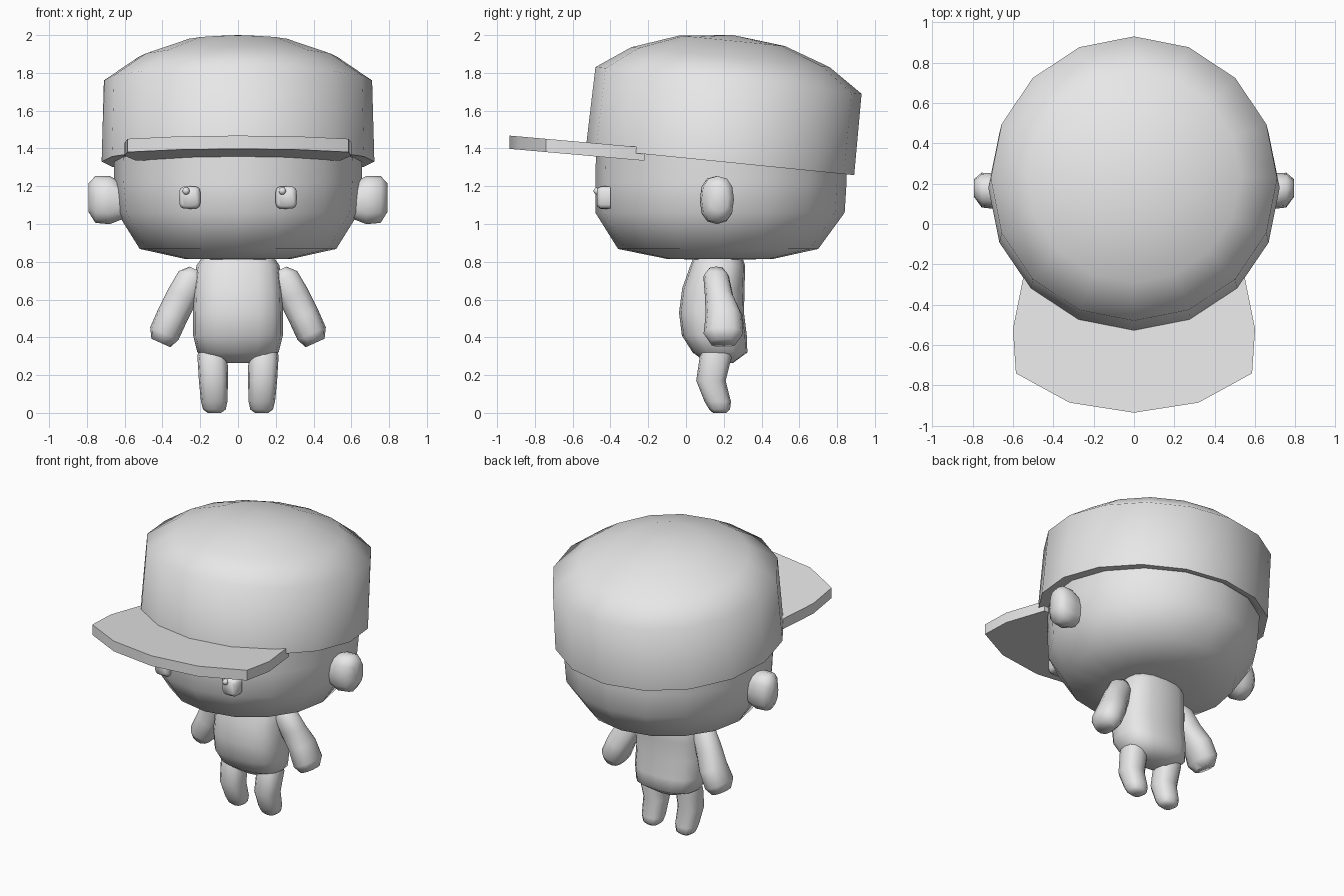
import bpy, bmesh, math
from mathutils import Matrix, Vector

cube = bpy.data.objects.get("Cube")
if cube:
    bpy.data.objects.remove(cube, do_unlink=True)

GREY = bpy.data.materials.new("light_grey")
GREY.use_nodes = True
GREY.diffuse_color = (0.8, 0.8, 0.8, 1)
GREY.node_tree.nodes["Principled BSDF"].inputs["Base Color"].default_value = (0.8, 0.8, 0.8, 1)


def finish(name, bm, angle):
    bmesh.ops.recalc_face_normals(bm, faces=bm.faces)
    mesh = bpy.data.meshes.new(name)
    bm.to_mesh(mesh)
    bm.free()
    mesh.materials.append(GREY)
    ob = bpy.data.objects.new(name, mesh)
    bpy.context.collection.objects.link(ob)
    bpy.ops.object.select_all(action='DESELECT')
    bpy.context.view_layer.objects.active = ob
    ob.select_set(True)
    bpy.ops.object.shade_smooth_by_angle(angle=math.radians(angle))
    return ob


def loft(name, rings, sides=16, axis='X', tilt=0.0, power=2.0, closed=True, angle=65):
    """Skin rings given as (x, y, z, rx, ry); a zero radius makes a pole."""
    bm = bmesh.new()
    rot = Matrix.Rotation(tilt, 3, axis)
    loops = []
    for x, y, z, rx, ry in rings:
        loop = []
        for k in range(sides if rx else 1):
            a = math.tau * k / sides
            c, s = math.cos(a), math.sin(a)
            p = Vector((math.copysign(abs(c) ** (2 / power), c) * rx,
                        math.copysign(abs(s) ** (2 / power), s) * ry, 0))
            loop.append(bm.verts.new(Vector((x, y, z)) + rot @ p))
        loops.append(loop)
    for a, b in zip(loops, loops[1:]):
        for k in range(sides):
            quad = [a[k % len(a)], a[(k + 1) % len(a)], b[(k + 1) % len(b)], b[k % len(b)]]
            bm.faces.new(list(dict.fromkeys(quad)))
    if closed:
        for loop in (loops[0], loops[-1]):
            if len(loop) > 1:
                bm.faces.new(loop)
    return finish(name, bm, angle)


# Head: wide bowl, its top hidden in the cap
loft("head", [(0, .18, .81, 0, 0), (0, .18, .815, .28, .28), (0, .17, .868, .52, .53),
              (0, .18, 1.06, .64, .66), (0, .185, 1.22, .655, .665),
              (0, .19, 1.45, .66, .665)])

# Cap: tilted crown with an inward lip
loft("cap_crown", [(0, .18, 1.37, .64, .64), (0, .18, 1.33, .655, .655),
                   (0, .18, 1.33, .722, .714), (0, .225, 1.76, .71, .708),
                   (0, .235, 1.883, .528, .528), (0, .245, 1.97, .28, .28),
                   (0, .25, 2.0, 0, 0)], tilt=-.1, closed=False)

# Cap bill: outline extruded on a slope
bm = bmesh.new()
half = [(.54, -.22), (.558, -.31), (.6, -.52), (.585, -.74), (.32, -.885)]
outline = half + [(0, -.935)] + [(-x, y) for x, y in reversed(half)]
face = bm.faces.new([bm.verts.new((x, y, 1.335 - .088 * (y + .22))) for x, y in outline])
out = bmesh.ops.extrude_face_region(bm, geom=[face], use_keep_orig=True)
top = [v for v in out["geom"] if isinstance(v, bmesh.types.BMVert)]
bmesh.ops.translate(bm, vec=(0, 0, .07), verts=top)
finish("cap_bill", bm, 40)

# Torso with a full belly
loft("torso", [(0, .17, .85, .17, .12), (0, .168, .78, .22, .145), (0, .145, .66, .233, .165),
               (0, .135, .53, .238, .172), (0, .15, .41, .238, .172),
               (0, .18, .32, .215, .145), (0, .18, .265, .09, .07)], power=2.6)

for side, s in (("left", 1), ("right", -1)):
    # Ear
    loft(side + "_ear", [(s * .60, .165, 1.12, .09, .07), (s * .68, .163, 1.127, .128, .09),
                         (s * .755, .168, 1.13, .124, .086), (s * .792, .178, 1.14, .075, .045)],
         sides=12, axis='Y', tilt=math.pi / 2, power=2.4)
    # Eye and its raised glint
    loft(side + "_eye", [(s * .255, -.40, 1.14, .057, .06), (s * .255, -.452, 1.14, .057, .06),
                         (s * .255, -.472, 1.14, .042, .046)],
         axis='X', tilt=math.pi / 2, power=4)
    bm = bmesh.new()
    bmesh.ops.create_uvsphere(bm, u_segments=10, v_segments=6, radius=.02,
                              matrix=Matrix.Translation((s * .255 - .02, -.47, 1.175)))
    finish(side + "_eye_glint", bm, 65)
    # Arm hanging outward
    loft(side + "_arm", [(s * .225, .16, .76, .035, .04), (s * .245, .16, .72, .075, .068),
                         (s * .295, .175, .62, .083, .075), (s * .345, .2, .52, .083, .096),
                         (s * .39, .198, .42, .082, .105), (s * .408, .198, .37, .055, .07)],
         sides=12, axis='Y', tilt=-s * .42, power=2.3)
    # Leg, bent slightly at the knee
    loft(side + "_leg", [(s * .132, .165, .36, .07, .07), (s * .135, .158, .30, .08, .085),
                         (s * .13, .132, .17, .077, .078), (s * .126, .168, .06, .07, .07),
                         (s * .125, .178, .018, .06, .055), (s * .125, .178, 0, .035, .035)],
         sides=12, power=2.5)
